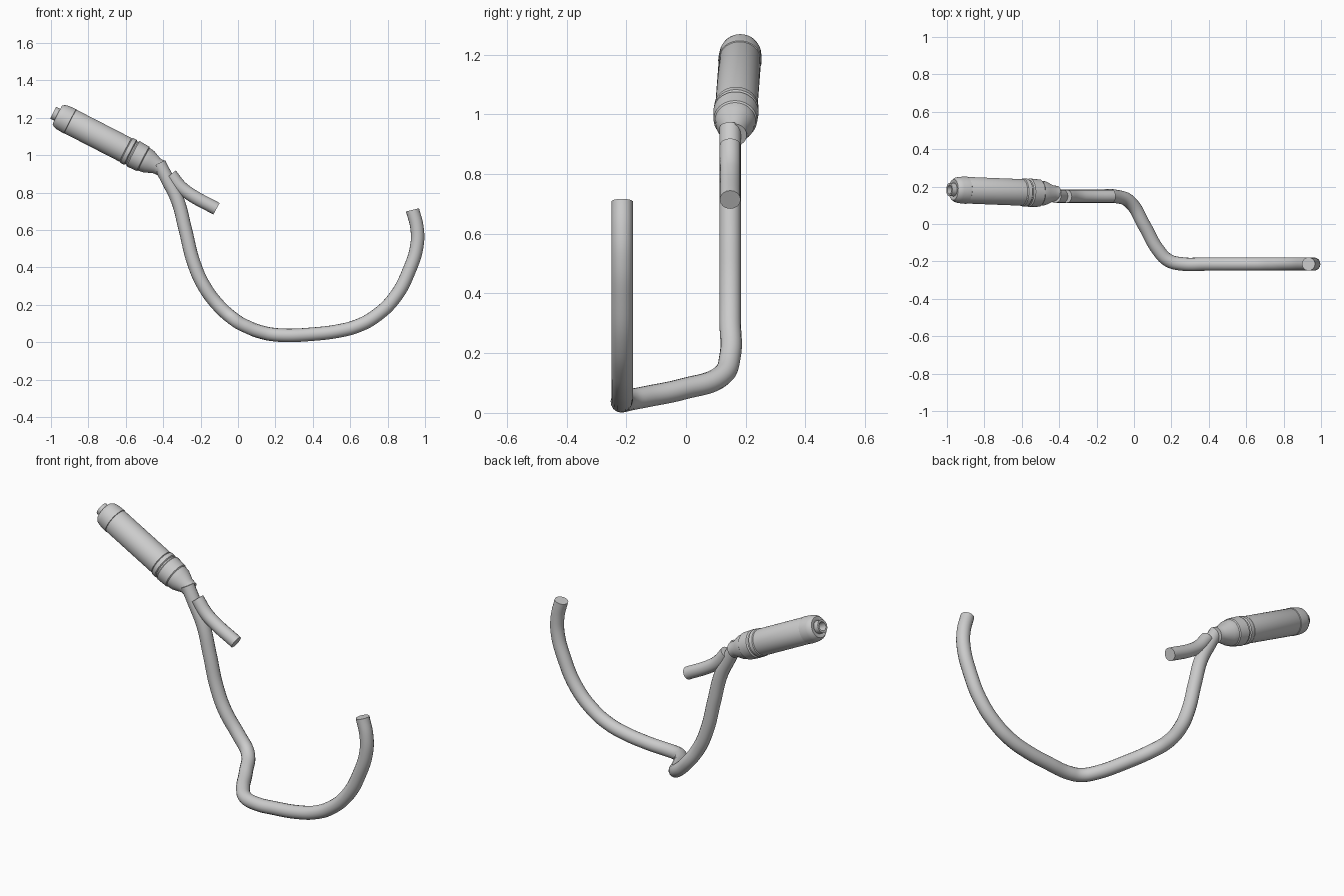
import bpy, bmesh, math
from mathutils import Vector

if "Cube" in bpy.data.objects:
    bpy.data.objects.remove(bpy.data.objects["Cube"], do_unlink=True)

grey = bpy.data.materials.new("light_grey")
grey.use_nodes = True
grey.diffuse_color = (0.6, 0.6, 0.6, 1)
grey.node_tree.nodes["Principled BSDF"].inputs["Base Color"].default_value = (0.6, 0.6, 0.6, 1)


def add_object(name, mesh):
    """Weld, colour and shade a finished mesh."""
    bm = bmesh.new()
    bm.from_mesh(mesh)
    bmesh.ops.remove_doubles(bm, verts=bm.verts, dist=0.0005)
    bmesh.ops.recalc_face_normals(bm, faces=bm.faces)
    bm.to_mesh(mesh)
    bm.free()
    mesh.materials.clear()
    mesh.materials.append(grey)
    obj = bpy.data.objects.new(name, mesh)
    bpy.context.collection.objects.link(obj)
    bpy.ops.object.select_all(action="DESELECT")
    obj.select_set(True)
    bpy.context.view_layer.objects.active = obj
    bpy.ops.object.shade_smooth_by_angle(angle=math.radians(32))
    return obj


def tube(name, points, radius):
    """Round bar swept along a smooth path, with flat ends."""
    curve = bpy.data.curves.new(name + "_path", "CURVE")
    curve.dimensions = "3D"
    curve.bevel_depth = radius
    curve.bevel_resolution = 6
    curve.resolution_u = 8
    curve.use_fill_caps = True
    spline = curve.splines.new("BEZIER")
    spline.bezier_points.add(len(points) - 1)
    for bp, co in zip(spline.bezier_points, points):
        bp.co = co
        bp.handle_left_type = bp.handle_right_type = "AUTO"
    helper = bpy.data.objects.new(name + "_path", curve)
    bpy.context.collection.objects.link(helper)
    bpy.context.view_layer.update()
    graph = bpy.context.evaluated_depsgraph_get()
    mesh = bpy.data.meshes.new_from_object(helper.evaluated_get(graph))
    bpy.data.objects.remove(helper, do_unlink=True)
    return add_object(name, mesh)


def lathe(name, profile, start, direction, sides=40):
    """Turned part: profile is (distance along the axis, radius)."""
    bm = bmesh.new()
    verts = [bm.verts.new((r, 0, t)) for t, r in profile]
    edges = [bm.edges.new(pair) for pair in zip(verts, verts[1:])]
    bmesh.ops.spin(bm, geom=verts + edges, cent=(0, 0, 0), axis=(0, 0, 1),
                   angle=math.tau, steps=sides)
    mesh = bpy.data.meshes.new(name)
    bm.to_mesh(mesh)
    bm.free()
    turn = Vector(direction).to_track_quat("Z", "Y").to_matrix().to_4x4()
    turn.translation = start
    mesh.transform(turn)
    return add_object(name, mesh)


# Grip with its cap, ringed collar and tapered neck
START, AXIS = (-0.983, 0.184, 1.225), (0.888, -0.035, -0.456)
lathe("end_plug", [(0.06, 0), (0.06, 0.024), (-0.005, 0.024), (-0.005, 0.035),
                   (0.05, 0.035)], START, AXIS)
lathe("grip_cap", [(0.03, 0.024), (0.02, 0.042), (0.02, 0.056), (0.032, 0.065),
                   (0.05, 0.07), (0.096, 0.073), (0.098, 0.07)], START, AXIS)
lathe("grip", [(0.096, 0.069), (0.1, 0.071), (0.43, 0.071), (0.432, 0.066)], START, AXIS)
lathe("collar", [(0.43, 0.066), (0.436, 0.074), (0.458, 0.075), (0.463, 0.069),
                 (0.47, 0.069), (0.476, 0.076), (0.535, 0.073), (0.54, 0.068),
                 (0.57, 0.064), (0.615, 0.044), (0.645, 0.042), (0.645, 0)], START, AXIS)

# Long hook: drops from the grip, steps sideways along the base, curls up
Y1, Y2 = 0.148, -0.214
tube("hook", [(-0.422, Y1, 0.957), (-0.377, Y1, 0.87), (-0.324, Y1, 0.762),
              (-0.281, Y1, 0.6), (-0.238, Y1, 0.43), (-0.185, Y1, 0.307),
              (-0.1, Y1, 0.192), (-0.024, 0.12, 0.125), (0.056, -0.01, 0.08),
              (0.13, -0.14, 0.053), (0.185, -0.195, 0.042), (0.26, Y2, 0.037),
              (0.38, Y2, 0.042), (0.54, Y2, 0.061), (0.64, Y2, 0.088),
              (0.73, Y2, 0.136), (0.837, Y2, 0.238), (0.917, Y2, 0.388),
              (0.957, Y2, 0.52), (0.957, Y2, 0.612), (0.933, Y2, 0.708)], 0.036)

# Short bent finger rest
tube("finger_rest", [(-0.36, Y1, 0.897), (-0.308, Y1, 0.832), (-0.26, Y1, 0.794),
                     (-0.115, Y1, 0.714)], 0.035)
